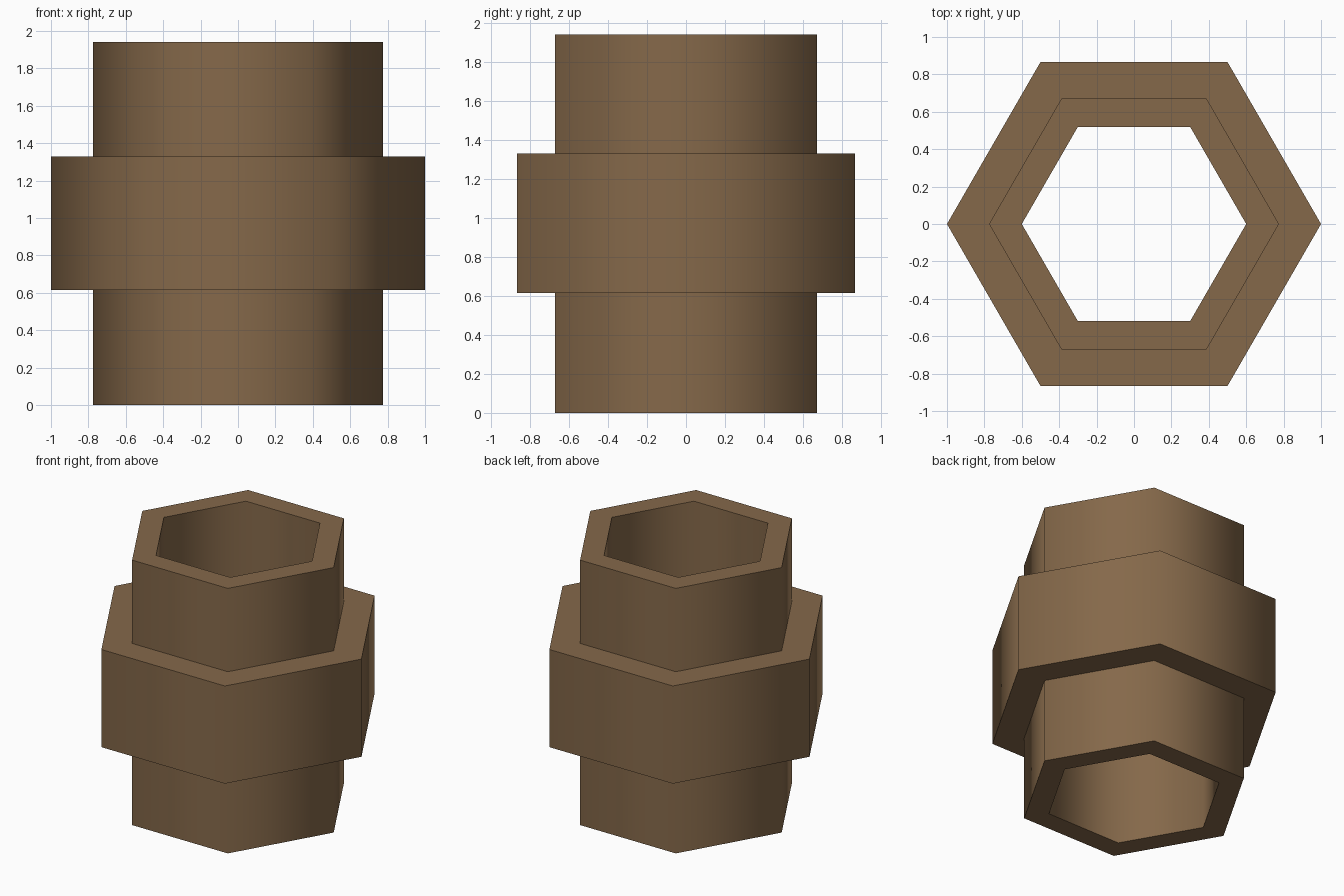
import bpy, bmesh
from math import cos, sin, pi, radians

cube = bpy.data.objects.get("Cube")
if cube:
    bpy.data.objects.remove(cube, do_unlink=True)

SIDES = 6
HEIGHT = 1.94
BORE, SLEEVE, COLLAR = 0.6, 0.775, 1.0
COLLAR_LOW, COLLAR_HIGH = 0.615, 1.33

# Brown material
brown = bpy.data.materials.new("brown")
brown.use_nodes = True
colour = (0.235, 0.14, 0.068, 1)
brown.diffuse_color = colour
brown.node_tree.nodes["Principled BSDF"].inputs["Base Color"].default_value = colour


def hex_ring(name, profile):
    """Sweep a closed (radius, height) profile around z with a few flat sides."""
    bm = bmesh.new()
    rings = [[bm.verts.new((r * cos(2 * pi * s / SIDES), r * sin(2 * pi * s / SIDES), z))
              for r, z in profile] for s in range(SIDES)]
    count = len(profile)
    for s in range(SIDES):
        a, b = rings[s], rings[(s + 1) % SIDES]
        for i in range(count):
            j = (i + 1) % count
            bm.faces.new((a[i], b[i], b[j], a[j]))
    bmesh.ops.recalc_face_normals(bm, faces=bm.faces)
    mesh = bpy.data.meshes.new(name)
    bm.to_mesh(mesh)
    bm.free()
    mesh.materials.append(brown)
    obj = bpy.data.objects.new(name, mesh)
    bpy.context.collection.objects.link(obj)
    return obj


# Hollow sleeve with a wide collar around its middle
fitting = hex_ring("collared_sleeve", [
    (BORE, 0), (SLEEVE, 0),
    (SLEEVE, COLLAR_LOW), (COLLAR, COLLAR_LOW),
    (COLLAR, COLLAR_HIGH), (SLEEVE, COLLAR_HIGH),
    (SLEEVE, HEIGHT), (BORE, HEIGHT),
])

# Soft shading around the walls, sharp at the rims
bpy.ops.object.select_all(action="DESELECT")
fitting.select_set(True)
bpy.context.view_layer.objects.active = fitting
bpy.ops.object.shade_smooth_by_angle(angle=radians(70))
